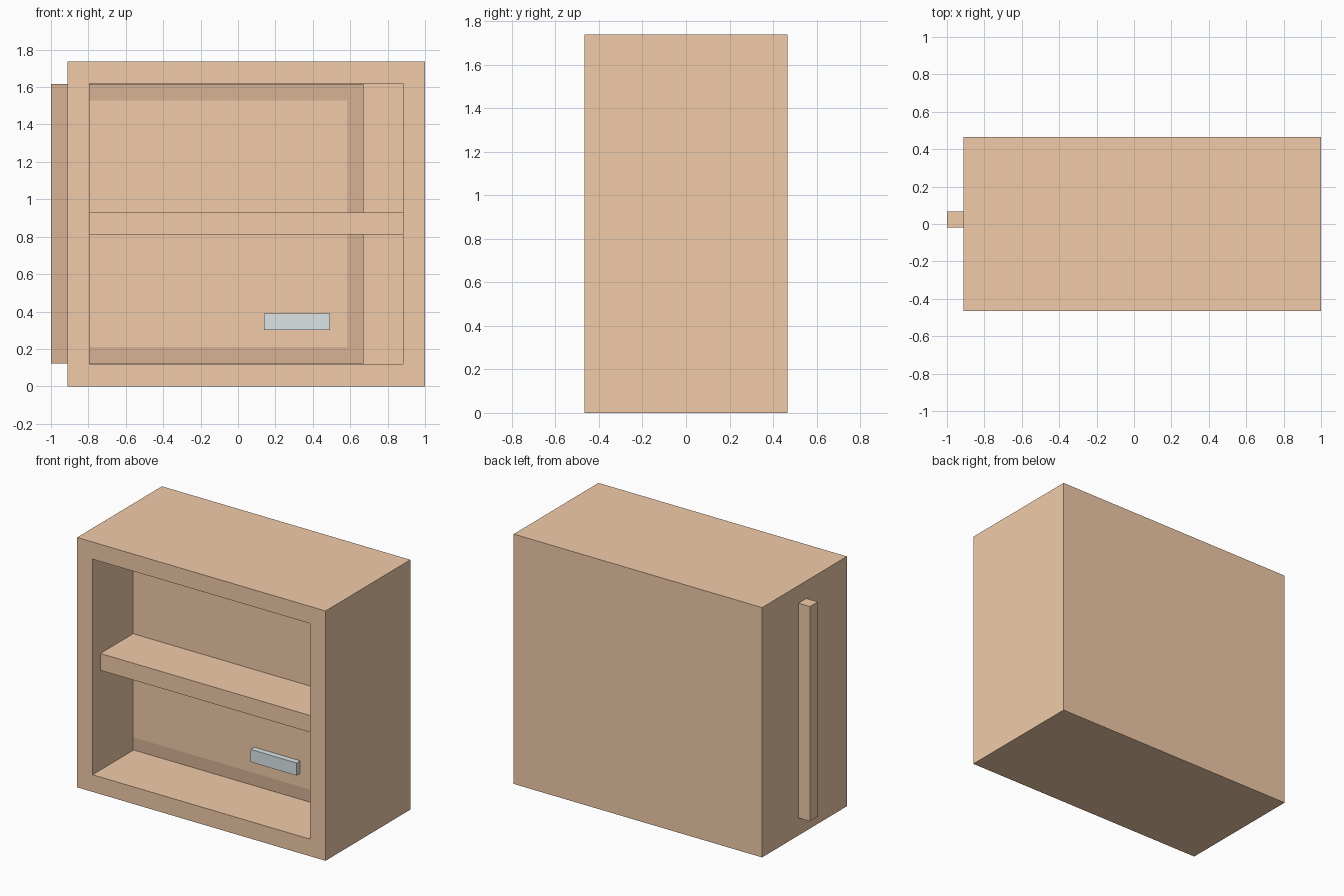
import bpy, bmesh

if "Cube" in bpy.data.objects:
    bpy.data.objects.remove(bpy.data.objects["Cube"])


def material(name, rgb):
    m = bpy.data.materials.new(name)
    m.diffuse_color = (*rgb, 1)
    m.use_nodes = True
    m.node_tree.nodes["Principled BSDF"].inputs["Base Color"].default_value = m.diffuse_color
    return m


WOOD = material("light_wood", (0.88, 0.60, 0.40))
DARK = material("dark_wood", (0.68, 0.45, 0.30))
METAL = material("pale_metal", (0.72, 0.78, 0.80))


def box_mesh(lo, hi):
    bm = bmesh.new()
    bmesh.ops.create_cube(bm, size=1)
    for v in bm.verts:
        v.co = [(a + b) / 2 + c * (b - a) for a, b, c in zip(lo, hi, v.co)]
    bm.normal_update()
    return bm


def inset_front(bm, thickness):
    """Inset the front face; return it and the border faces."""
    front = min(bm.faces, key=lambda f: f.calc_center_median().y)
    rim = bmesh.ops.inset_region(bm, faces=[front], thickness=thickness,
                                 use_even_offset=True)
    return front, rim["faces"]


def finish(name, bm, *mats):
    me = bpy.data.meshes.new(name)
    bm.to_mesh(me)
    bm.free()
    for m in mats:
        me.materials.append(m)
    ob = bpy.data.objects.new(name, me)
    bpy.context.collection.objects.link(ob)
    return ob


WALL = 0.119
X0, X1, Y, H = -0.912, 1.0, 0.466, 1.738

# Cabinet body: front face inset to the wall thickness, then pushed back
bm = box_mesh((X0, -Y, 0), (X1, Y, H))
opening, _ = inset_front(bm, WALL)
pushed = bmesh.ops.extrude_discrete_faces(bm, faces=[opening])
for v in pushed["faces"][0].verts:
    v.co.y = Y - WALL
finish("cabinet_body", bm, WOOD)

# Shelf, set back from the front edge
finish("shelf", box_mesh((X0 + WALL, -0.38, 0.813), (X1 - WALL, Y - WALL, 0.93)), WOOD)

# Sliding door poking out of the left wall, with a darker flush border
bm = box_mesh((-1, -0.02, 0.122), (0.67, 0.066, 1.616))
_, border = inset_front(bm, 0.088)
for f in border:
    f.material_index = 1
finish("sliding_door", bm, WOOD, DARK)

# Door handle
finish("door_handle", box_mesh((0.139, -0.06, 0.302), (0.493, -0.02, 0.39)), METAL)
